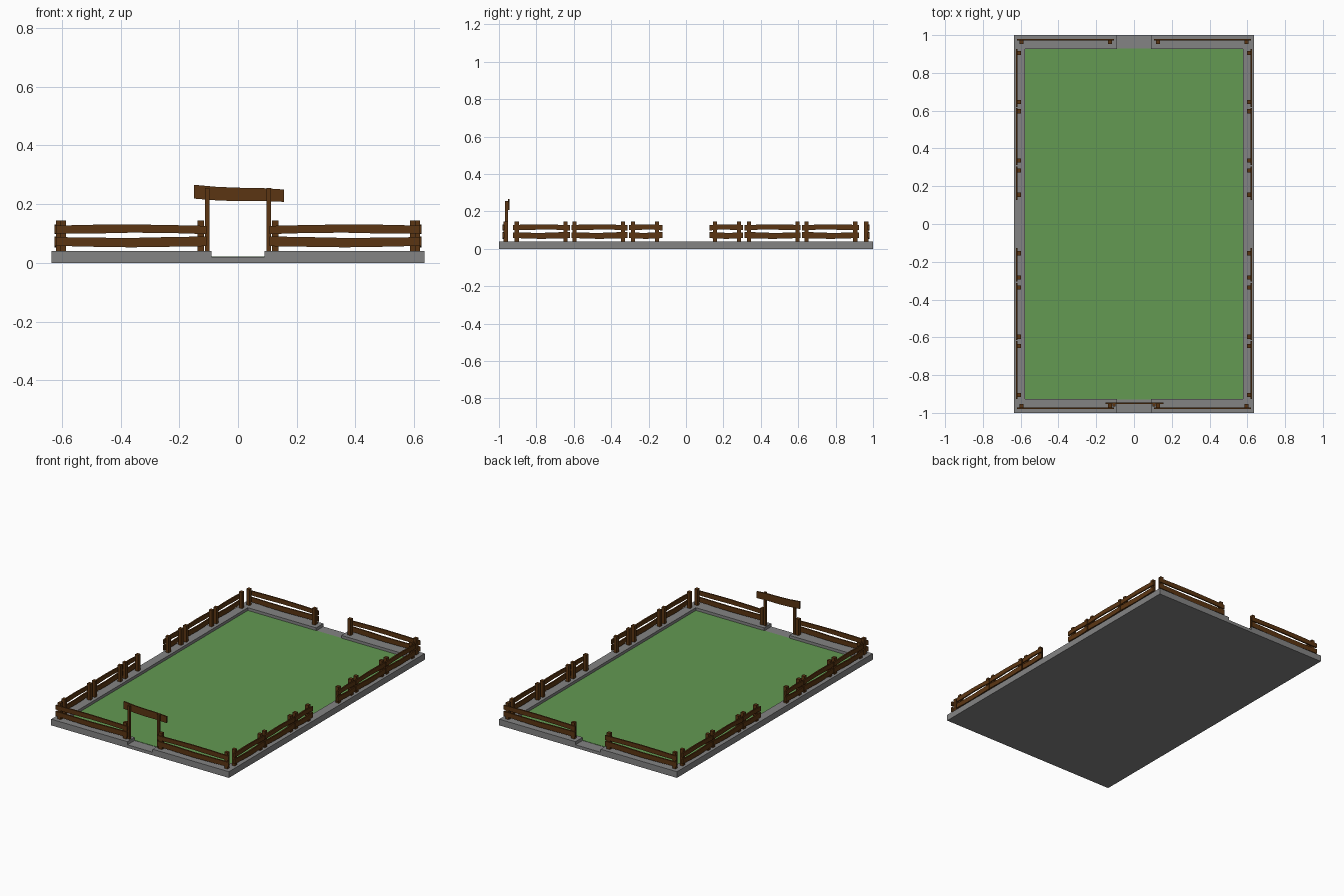
import bpy, bmesh, math
from mathutils import Vector

if "Cube" in bpy.data.objects:
    bpy.data.objects.remove(bpy.data.objects["Cube"])


def mat(name, col):
    m = bpy.data.materials.new(name)
    m.diffuse_color = (*col, 1)
    m.use_nodes = True
    m.node_tree.nodes["Principled BSDF"].inputs["Base Color"].default_value = m.diffuse_color
    return m


STONE = mat("grey stone", (0.23, 0.23, 0.23))
GRASS = mat("grass green", (0.125, 0.32, 0.085))
WOOD = mat("brown wood", (0.105, 0.036, 0.006))


def finish(name, bm, m):
    bmesh.ops.recalc_face_normals(bm, faces=bm.faces)
    me = bpy.data.meshes.new(name)
    bm.to_mesh(me)
    bm.free()
    me.materials.append(m)
    ob = bpy.data.objects.new(name, me)
    bpy.context.collection.objects.link(ob)
    return ob


def box(name, x0, x1, y0, y1, z0, z1, m):
    bm = bmesh.new()
    bmesh.ops.create_cube(bm, size=1)
    for v in bm.verts:
        v.co = Vector(((x0 + x1) / 2 + v.co.x * (x1 - x0),
                       (y0 + y1) / 2 + v.co.y * (y1 - y0),
                       (z0 + z1) / 2 + v.co.z * (z1 - z0)))
    return finish(name, bm, m)


def plank(name, axis, a, b, c, thick, bottoms, tops):
    """Wobbly board along x or y, from a to b, centred on c across."""
    bm = bmesh.new()
    rings = []
    n = len(tops) - 1
    for i in range(n + 1):
        t = a + (b - a) * i / n
        ring = []
        for s, z in ((-1, bottoms[i]), (1, bottoms[i]), (1, tops[i]), (-1, tops[i])):
            w = c + s * thick / 2
            ring.append(bm.verts.new((t, w, z) if axis == "x" else (w, t, z)))
        rings.append(ring)
    for r, q in zip(rings, rings[1:]):
        for k in range(4):
            bm.faces.new((r[k], r[(k + 1) % 4], q[(k + 1) % 4], q[k]))
    bm.faces.new(rings[0])
    bm.faces.new(rings[-1])
    return finish(name, bm, WOOD)


def rails(name, axis, a, b, c):
    plank(name + "_lower_rail", axis, a, b, c, 0.009,
          (0.058, 0.055, 0.053, 0.055, 0.057), (0.088, 0.086, 0.085, 0.088, 0.090))
    plank(name + "_upper_rail", axis, a, b, c, 0.009,
          (0.100, 0.100, 0.103, 0.102, 0.098), (0.127, 0.130, 0.131, 0.129, 0.126))


def post(name, x, y):
    box(name, x - 0.011, x + 0.011, y - 0.011, y + 0.011, 0.038, 0.145, WOOD)


# ground slab and grass
box("base_slab", -0.635, 0.635, -1, 1, 0, 0.02, STONE)
box("grass", -0.58, 0.58, -0.928, 0.928, 0.016, 0.022, GRASS)

for sx, side in ((-1, "left"), (1, "right")):
    # raised kerb along the long side
    box(side + "_kerb", *sorted((sx * 0.578, sx * 0.635)), -1, 1, 0.02, 0.04, STONE)
    for sy, end in ((-1, "front"), (1, "back")):
        tag = end + "_" + side
        # kerb on the short end, leaving the entrance gap
        box(tag + "_kerb", *sorted((sx * 0.09, sx * 0.578)),
            *sorted((sy * 0.926, sy)), 0.02, 0.04, STONE)
        # end fence: rails outside, posts inside
        rails(tag + "_end", "x", sx * 0.62, sx * 0.107, sy * 0.976)
        post(tag + "_end_post_outer", sx * 0.596, sy * 0.964)
        post(tag + "_end_post_inner", sx * 0.127, sy * 0.964)
        # side fence panels: rail start, rail end, two posts
        for i, (a, b, p, q) in enumerate(((0.926, 0.620, 0.905, 0.645),
                                          (0.613, 0.312, 0.597, 0.336),
                                          (0.305, 0.126, 0.284, 0.155))):
            t = f"{tag}_side_{i + 1}"
            rails(t, "y", sy * a, sy * b, sx * 0.621)
            post(t + "_post_a", sx * 0.608, sy * p)
            post(t + "_post_b", sx * 0.608, sy * q)
    # gate uprights
    box(side + "_gate_post", sx * 0.105 - 0.008, sx * 0.105 + 0.008,
        -0.967, -0.952, 0.02, 0.255, WOOD)

# sagging gate board
plank("gate_board", "x", -0.15, 0.156, -0.949, 0.008,
      (0.219, 0.213, 0.210, 0.211, 0.208), (0.266, 0.259, 0.256, 0.255, 0.250))
